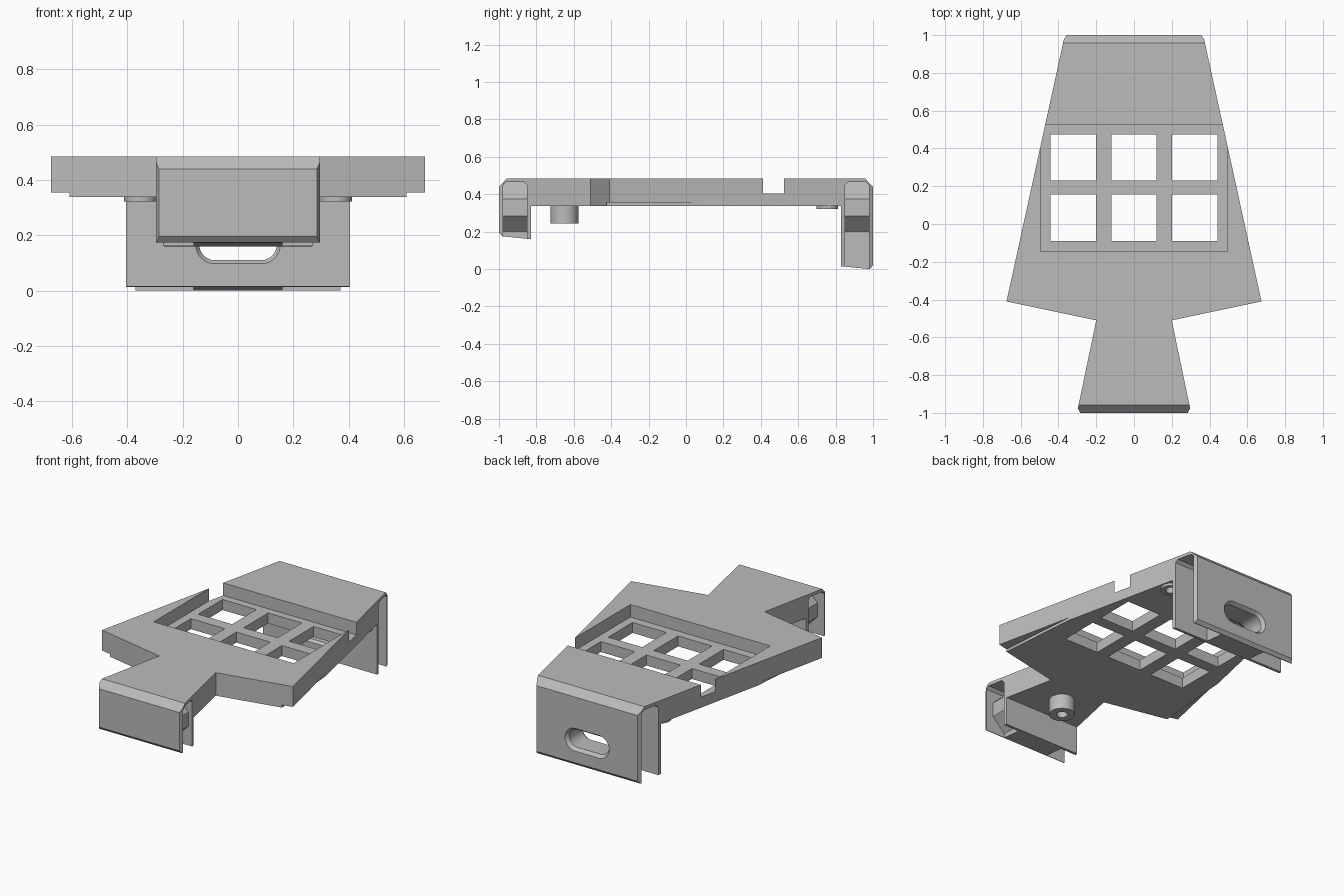
import bpy, bmesh, math
from mathutils import Vector

if "Cube" in bpy.data.objects:
    bpy.data.objects.remove(bpy.data.objects["Cube"])

grey = bpy.data.materials.new("plain grey")
grey.diffuse_color = (0.5, 0.5, 0.5, 1)
grey.use_nodes = True
grey.node_tree.nodes["Principled BSDF"].inputs["Base Color"].default_value = grey.diffuse_color


def loft(name, rings):
    """Closed solid through matching rings of points."""
    bm = bmesh.new()
    vs = [[bm.verts.new(p) for p in r] for r in rings]
    n = len(rings[0])
    for a, b in zip(vs, vs[1:]):
        for i in range(n):
            j = (i + 1) % n
            bm.faces.new((a[i], a[j], b[j], b[i]))
    bm.faces.new(vs[0][::-1])
    bm.faces.new(vs[-1])
    bmesh.ops.recalc_face_normals(bm, faces=bm.faces)
    me = bpy.data.meshes.new(name)
    bm.to_mesh(me)
    bm.free()
    ob = bpy.data.objects.new(name, me)
    bpy.context.collection.objects.link(ob)
    me.materials.append(grey)
    return ob


def prism(name, pts, axis, lo, hi):
    """Extrude a 2D profile along the given axis (0 = x, 1 = y, 2 = z)."""
    def at(p, d):
        q = list(p)
        q.insert(axis, d)
        return q
    return loft(name, [[at(p, d) for p in pts] for d in (lo, hi)])


def box(x0, x1, y0, y1, z0, z1):
    return prism("cutter", [(x0, y0), (x1, y0), (x1, y1), (x0, y1)], 2, z0, z1)


def disc(x, y, r, z0, z1):
    pts = [(x + r * math.cos(t * math.tau / 40), y + r * math.sin(t * math.tau / 40)) for t in range(40)]
    return prism("cutter", pts, 2, z0, z1)


def combine(ob, other, op):
    m = ob.modifiers.new(op, 'BOOLEAN')
    m.operation, m.solver, m.object = op, 'EXACT', other
    bpy.context.view_layer.update()
    me = bpy.data.meshes.new_from_object(ob.evaluated_get(bpy.context.evaluated_depsgraph_get()))
    ob.modifiers.clear()
    ob.data = me
    bpy.data.objects.remove(other)


def cut(ob, other):
    combine(ob, other, 'DIFFERENCE')


# Body: plan outline intersected with side profile
TOP, UNDER = 0.485, 0.338
half = [(0.285, -1), (0.297, -0.975), (0.2, -0.51), (0.675, -0.41), (0.372, 0.975), (0.357, 1)]
plan = half + [(-x, y) for x, y in reversed(half)]
side = [(-1, 0.195), (-0.982, 0.175), (-0.83, 0.16), (-0.83, UNDER), (0.83, UNDER), (0.83, 0.015),
        (0.982, 0), (1, 0.02), (1, 0.44), (0.957, TOP), (-0.957, TOP), (-1, 0.44)]
body = prism("mounting_bracket", plan, 2, -0.1, 0.6)
combine(body, prism("side_profile", side, 0, -1, 1), 'INTERSECT')

# Channels inside both end flanges, leaving a flared core in the middle
for s in (-1, 1):
    channel = [(s * y, z) for y, z in
               ((0.85, -0.1), (0.978, -0.1), (0.978, 0.448), (0.961, 0.465), (0.867, 0.465), (0.85, 0.448))]
    hollow = prism("channel", channel, 0, -1, 1)
    core = [(0.16, -0.2), (0.16, 0.2), (0.245, 0.285), (0.245, 0.375), (0.155, 0.465), (0.155, 0.6)]
    core += [(-x, z) for x, z in reversed(core)]
    cut(hollow, prism("core", core, 1, *sorted((s * 0.8, s * 1.05))))
    cut(body, hollow)

# Recessed pocket and its six windows
cut(body, box(-0.495, 0.495, -0.145, 0.523, 0.405, 0.6))
for x in (-0.322, 0, 0.322):
    for y in (0.032, 0.352):
        cut(body, box(x - 0.12, x + 0.12, y - 0.123, y + 0.123, 0.2, 0.6))

# Shallow relief under each wide corner
for s in (-1, 1):
    relief = [(s * 0.612, -0.46), (s * 0.547, 0.32), (s * 0.9, 0.32), (s * 0.9, -0.46)]
    cut(body, prism("relief", relief, 2, 0.2, 0.355))


# Rounded slot through the rear flange, countersunk on both faces
def slot_ring(y, r):
    pts = []
    for i in range(32):
        a = (i + 0.5) * math.tau / 32
        pts.append((math.copysign(0.083, math.cos(a)) + r * math.cos(a), y, 0.167 + r * math.sin(a)))
    return pts


cut(body, loft("slot", [slot_ring(0.82, 0.077), slot_ring(0.848, 0.057),
                        slot_ring(0.978, 0.057), slot_ring(1.01, 0.08)]))

# Drilled screw posts under the plate
for x, y, r, z in ((0, -0.65, 0.075, 0.243), (0.353, 0.755, 0.058, 0.322), (-0.353, 0.755, 0.058, 0.322)):
    combine(body, disc(x, y, r, z, 0.37), 'UNION')
    cut(body, disc(x, y, 0.032, 0.1, 0.43))

body.data.materials.clear()
body.data.materials.append(grey)
bpy.context.view_layer.objects.active = body
body.select_set(True)
bpy.ops.object.shade_smooth_by_angle(angle=math.radians(25))
